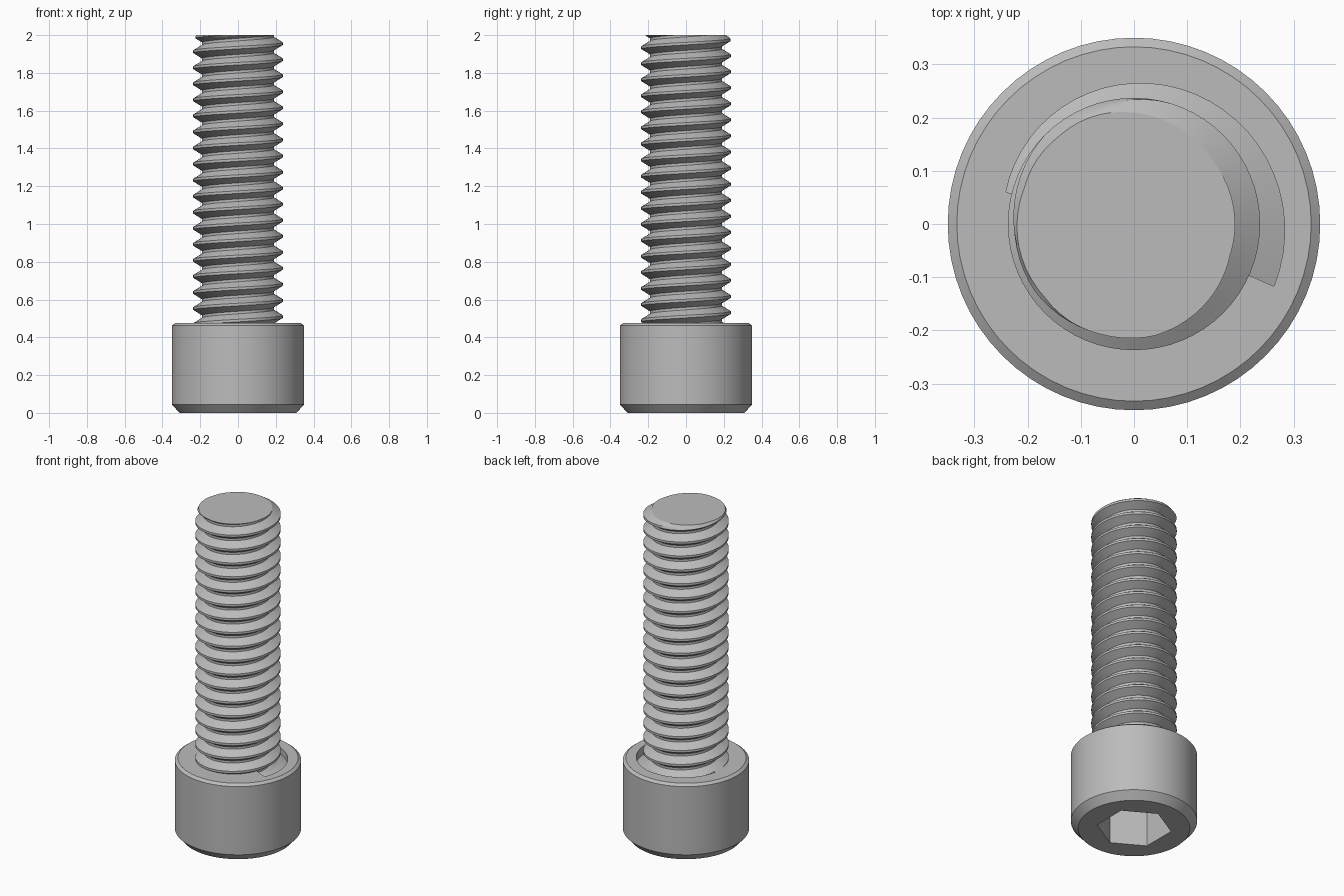
import bpy, bmesh, math
from mathutils import Vector

cube = bpy.data.objects.get("Cube")
if cube:
    bpy.data.objects.remove(cube)

steel = bpy.data.materials.new("grey_steel")
steel.use_nodes = True
COLOUR = (0.5, 0.5, 0.5, 1)
steel.diffuse_color = COLOUR
steel.node_tree.nodes["Principled BSDF"].inputs["Base Color"].default_value = COLOUR

SIDES = 64
PITCH = 0.085
ROOT, CREST = 0.19, 0.237
HEAD_TOP, TIP = 0.475, 2.0
ROOT_Z = 0.4675            # groove centre at angle 0


def finish(name, bm):
    bmesh.ops.recalc_face_normals(bm, faces=bm.faces)
    mesh = bpy.data.meshes.new(name)
    bm.to_mesh(mesh)
    bm.free()
    mesh.materials.append(steel)
    obj = bpy.data.objects.new(name, mesh)
    bpy.context.collection.objects.link(obj)
    return obj


def polar(r, a, z):
    return Vector((r * math.cos(a), r * math.sin(a), z))


def bridge(bm, rings, closed):
    for a, b in zip(rings, rings[1:]):
        for i in range(len(a) if closed else len(a) - 1):
            j = (i + 1) % len(a)
            bm.faces.new((a[i], a[j], b[j], b[i]))


def lathe(name, profile, sides, turn=0):
    bm = bmesh.new()
    rings = [[bm.verts.new(polar(r, turn + math.tau * i / sides, z)) for i in range(sides)]
             for r, z in profile]
    bridge(bm, rings, True)
    bm.faces.new(rings[0])
    bm.faces.new(rings[-1])
    return finish(name, bm)


def cut(target, cutter):
    mod = target.modifiers.new("cut", 'BOOLEAN')
    mod.operation = 'DIFFERENCE'
    mod.solver = 'EXACT'
    mod.object = cutter
    bpy.context.view_layer.objects.active = target
    bpy.ops.object.modifier_apply(modifier=mod.name)
    bpy.data.objects.remove(cutter)


def smooth(obj):
    bpy.ops.object.select_all(action='DESELECT')
    obj.select_set(True)
    bpy.context.view_layer.objects.active = obj
    bpy.ops.object.shade_smooth_by_angle(angle=math.radians(25))


# Head with chamfered rims
head = lathe("socket_head", [(0.31, 0), (0.35, 0.045), (0.35, 0.462), (0.333, HEAD_TOP)], SIDES)

# Hexagonal drive socket in the underside
cut(head, lathe("hex_cutter", [(0.208, -0.1), (0.208, 0.23)], 6, math.radians(30)))

# Thread run-out: a rising spiral groove in the top of the head
bm = bmesh.new()
rings = []
STEPS = 30
start, sweep = math.radians(-24), math.radians(190)
for i in range(STEPS + 1):
    a = start + sweep * i / STEPS
    z = ROOT_Z + PITCH * a / math.tau
    outer = 0.288 - 0.04 * i / STEPS
    section = [(0.18, 0.6), (0.18, z - 0.01), (outer, z - 0.045), (outer, 0.6)]
    rings.append([bm.verts.new(polar(r, a, h)) for r, h in section])
bridge(bm, rings, True)
bm.faces.new(rings[0])
bm.faces.new(rings[-1])
cut(head, finish("runout_cutter", bm))
smooth(head)

# Threaded shank: one helical strip, trimmed flat at both ends
profile = []
half_flat = 0.08
for k in range(5):         # rising flank
    t = k / 4
    profile.append((ROOT + (CREST - ROOT) * t, half_flat + (0.5 - 2 * half_flat) * t))
profile += [(r, 1 - h) for r, h in reversed(profile)]
profile.append((ROOT, 1 + half_flat))

bm = bmesh.new()
rings = []
turns = 21
for i in range(turns * SIDES + 1):
    a = math.tau * i / SIDES
    ring = []
    for r, h in profile:
        z = ROOT_Z + PITCH * (i / SIDES + h - 2)
        ring.append(bm.verts.new(polar(min(r, 0.217 + max(0, TIP - z)), a, z)))
    rings.append(ring)
bridge(bm, rings, False)
bmesh.ops.remove_doubles(bm, verts=bm.verts, dist=0.0002)
for height, up in ((TIP, 1), (0.4, -1)):
    result = bmesh.ops.bisect_plane(
        bm, geom=bm.verts[:] + bm.edges[:] + bm.faces[:], dist=1e-6,
        plane_co=(0, 0, height), plane_no=(0, 0, up), clear_outer=True)
    rim = [e for e in result["geom_cut"] if isinstance(e, bmesh.types.BMEdge)]
    bmesh.ops.edgeloop_fill(bm, edges=rim)
smooth(finish("threaded_shank", bm))
